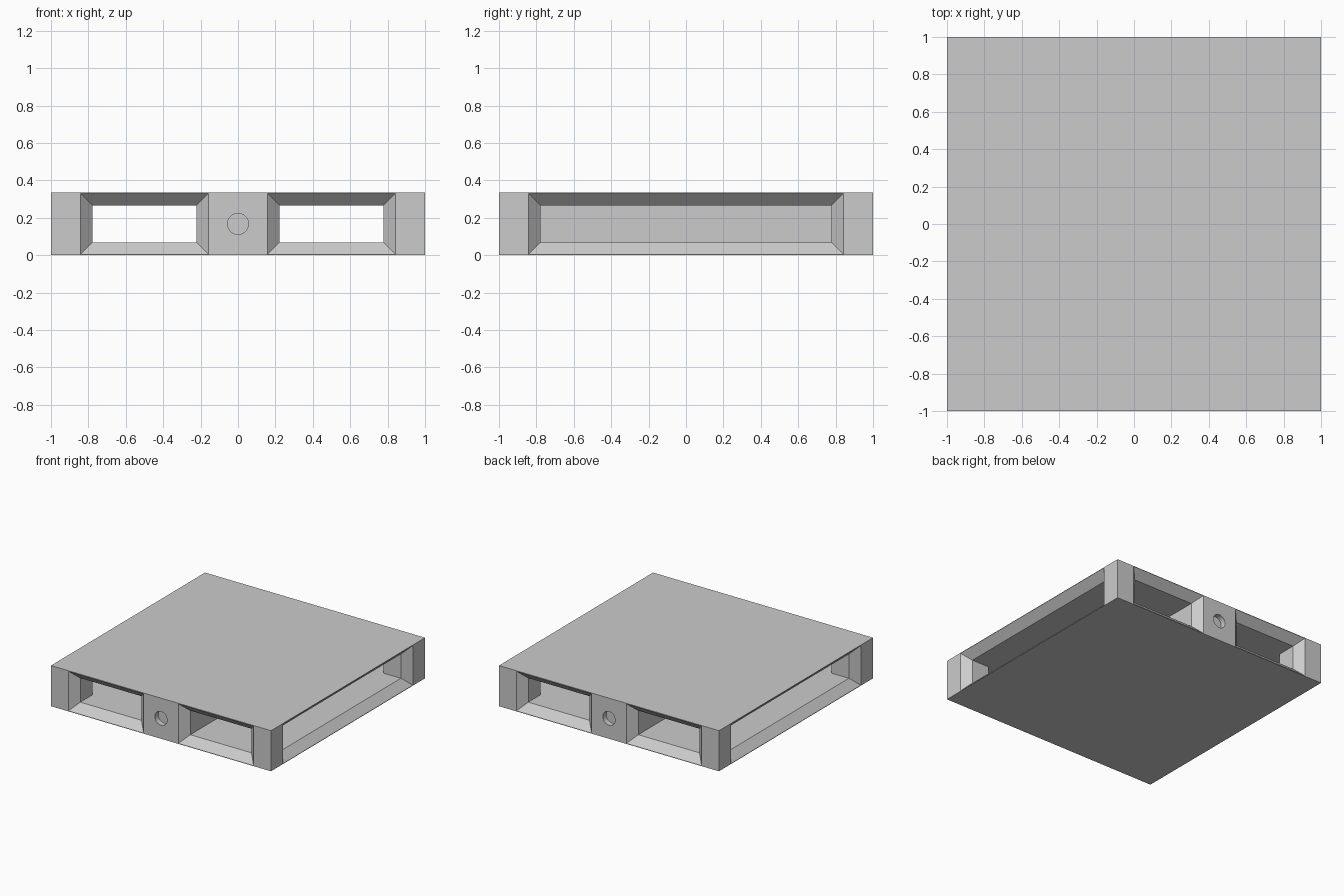
import bpy
import bmesh

old = bpy.data.objects.get("Cube")
if old:
    bpy.data.objects.remove(old, do_unlink=True)

HEIGHT = 0.334
LIP = 0.004        # thin straight rim of each deck
DECK = 0.068       # deck thickness
CHAMFER = 0.064    # flare around every opening
POST_IN = 0.778    # inner face of the corner posts
BEAM = 0.222       # half width of the centre beam

grey = bpy.data.materials.new("plain grey")
grey.use_nodes = True
grey.diffuse_color = (0.6, 0.6, 0.6, 1)
grey.node_tree.nodes["Principled BSDF"].inputs["Base Color"].default_value = (0.6, 0.6, 0.6, 1)


def loft(name, rings):
    """Closed solid through a list of equally sized rings of points."""
    bm = bmesh.new()
    loops = [[bm.verts.new(p) for p in ring] for ring in rings]
    n = len(loops[0])
    for low, high in zip(loops, loops[1:]):
        for i in range(n):
            j = (i + 1) % n
            bm.faces.new((low[i], low[j], high[j], high[i]))
    bm.faces.new(loops[0])
    bm.faces.new(loops[-1])
    bmesh.ops.recalc_face_normals(bm, faces=bm.faces[:])
    mesh = bpy.data.meshes.new(name)
    bm.to_mesh(mesh)
    bm.free()
    mesh.materials.append(grey)
    obj = bpy.data.objects.new(name, mesh)
    bpy.context.collection.objects.link(obj)
    return obj


def prism(name, outline):
    return loft(name, [[(x, y, z) for x, y in outline] for z in (LIP, HEIGHT - LIP)])


def square(r, z):
    return [(-r, -r, z), (r, -r, z), (r, r, z), (-r, r, z)]


# Decks: flat slabs whose inner edges flare out to a thin rim
levels = [(1, 0), (1, LIP), (1 - CHAMFER, DECK)]
loft("bottom_deck", [square(r, z) for r, z in levels])
loft("top_deck", [square(r, HEIGHT - z) for r, z in levels])

# Corner posts with chamfered sides
face = POST_IN + CHAMFER
corner = [(1, 1), (face, 1), (POST_IN, 1 - CHAMFER), (POST_IN, POST_IN),
          (1 - CHAMFER, POST_IN), (1, face)]
for sx, side in ((1, "left"), (-1, "right")):
    for sy, end in ((-1, "front"), (1, "back")):
        prism(f"{end}_{side}_post", [(x * sx, y * sy) for x, y in corner])

# Centre beam, narrowed at both ends
half = [(BEAM - CHAMFER, -1), (BEAM, CHAMFER - 1), (BEAM, 1 - CHAMFER), (BEAM - CHAMFER, 1)]
beam = prism("centre_beam", half + [(-x, -y) for x, y in half])

# Shallow round recess in each end of the beam
for y, end in ((-1, "front"), (1, "back")):
    bpy.ops.mesh.primitive_cylinder_add(vertices=32, radius=0.056, depth=0.09,
                                        location=(0, y, HEIGHT / 2),
                                        rotation=(1.5708, 0, 0))
    cutter = bpy.context.object
    cutter.name = f"{end}_recess_cutter"
    cutter.data.materials.append(grey)
    cutter.hide_render = True
    cutter.hide_set(True)
    cut = beam.modifiers.new(f"{end}_recess", "BOOLEAN")
    cut.operation = "DIFFERENCE"
    cut.solver = "EXACT"
    cut.object = cutter
